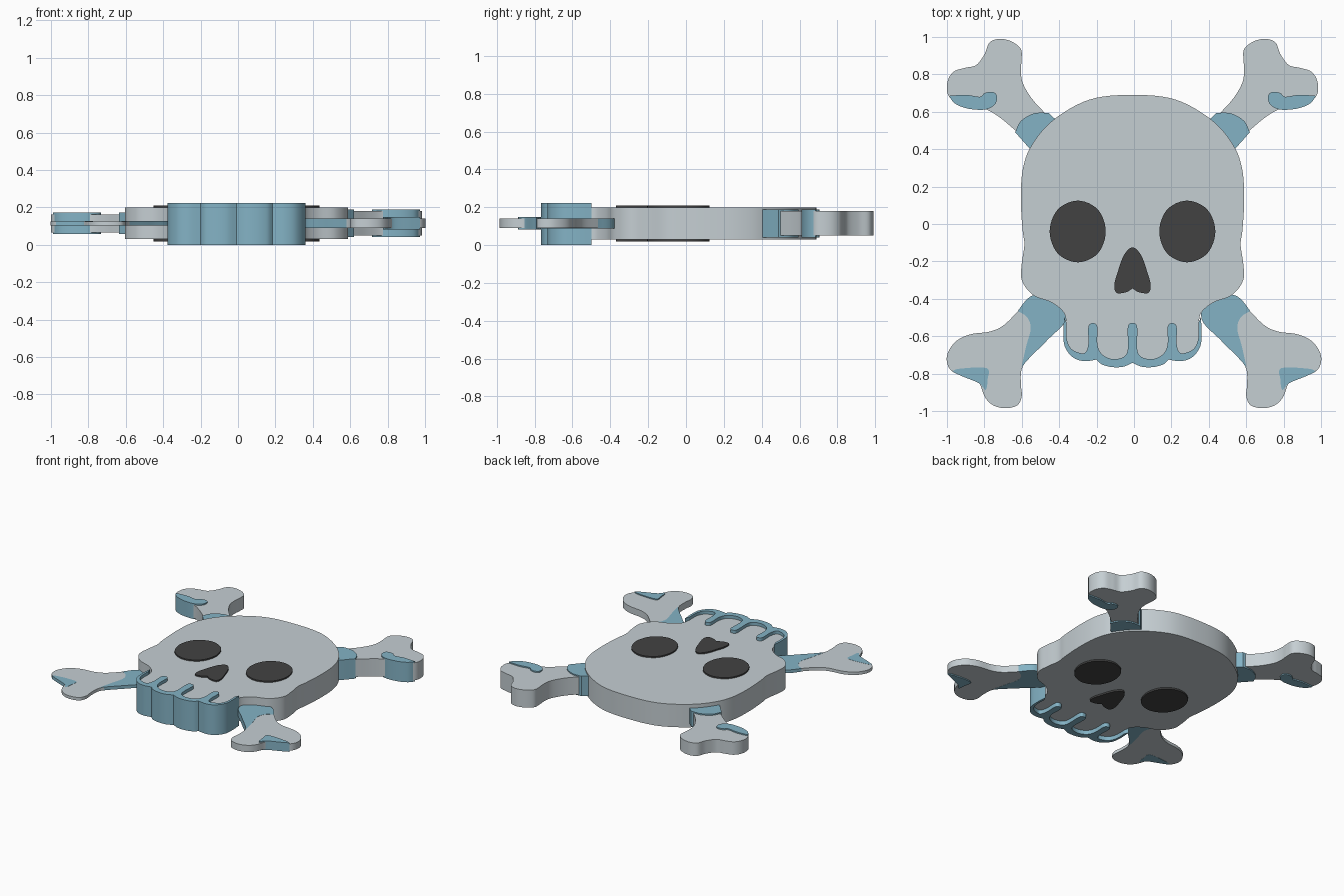
import bpy, bmesh
from mathutils import Vector

cube = bpy.data.objects.get("Cube")
if cube:
    bpy.data.objects.remove(cube, do_unlink=True)


def material(name, rgb):
    m = bpy.data.materials.new(name)
    m.use_nodes = True
    m.diffuse_color = (*rgb, 1)
    m.node_tree.nodes["Principled BSDF"].inputs["Base Color"].default_value = (*rgb, 1)
    return m


bone_grey = material("bone_grey", (0.56, 0.62, 0.65))
shadow_blue = material("shadow_blue", (0.23, 0.45, 0.56))
charcoal = material("charcoal", (0.055, 0.055, 0.055))


def smooth_loop(points, steps=6):
    """Closed Catmull-Rom loop; a repeated point makes a sharp corner."""
    pts = [Vector(p) for p in points]
    n, out = len(pts), []
    for i in range(n):
        a, b, c, d = (pts[(i + k) % n] for k in (-1, 0, 1, 2))
        if (b - c).length < 1e-5:
            continue
        for s in range(steps):
            t = s / steps
            out.append(0.5 * (2 * b + (c - a) * t + (2 * a - 5 * b + 4 * c - d) * t**2
                              + (3 * b - a - 3 * c + d) * t**3))
    return out


def mirrored(half):
    """Complete a half profile that begins and ends on the x = 0 axis."""
    return half + [(-x, y) for x, y in reversed(half) if x != 0]


def plate(name, points, z0, z1, mat, shift=0, flip=1, grow=1):
    loop = smooth_loop(points)
    centre = sum(loop, Vector((0, 0))) / len(loop)
    loop = [centre + (p - centre) * grow for p in loop]
    bm = bmesh.new()
    face = bm.faces.new([bm.verts.new((p.x * flip + shift, p.y, z0)) for p in loop])
    top = bmesh.ops.extrude_face_region(bm, geom=[face], use_keep_orig=True)["geom"]
    for v in top:
        if isinstance(v, bmesh.types.BMVert):
            v.co.z = z1
    bmesh.ops.recalc_face_normals(bm, faces=bm.faces)
    mesh = bpy.data.meshes.new(name)
    bm.to_mesh(mesh)
    bm.free()
    mesh.materials.append(mat)
    obj = bpy.data.objects.new(name, mesh)
    bpy.context.collection.objects.link(obj)
    bpy.ops.object.select_all(action='DESELECT')
    obj.select_set(True)
    bpy.context.view_layer.objects.active = obj
    bpy.ops.object.shade_smooth_by_angle(angle=0.6)
    return obj


MID = -0.008  # symmetry axis of the skull

# Skull slab
skull = [(0, .69), (-.23, .665), (-.425, .555), (-.54, .42), (-.587, .29), (-.597, .13),
         (-.588, -.03), (-.578, -.11), (-.592, -.21), (-.592, -.3), (-.532, -.38),
         (-.432, -.42), (-.367, -.475), (-.355, -.54), (-.355, -.62), (-.31, -.69),
         (-.2, -.715), (-.1, -.745), (0, -.73)]
plate("skull", mirrored(skull), 0.03, 0.2, bone_grey, MID)

# Jaw trim: scalloped outside, tooth-shaped openings inside
jaw = [(0, -.742), (0, -.742), (-.05, -.763), (-.11, -.765), (-.165, -.75), (-.193, -.725),
       (-.193, -.725), (-.26, -.733), (-.32, -.712), (-.362, -.655), (-.37, -.58), (-.365, -.5),
       (-.365, -.5), (-.352, -.53), (-.352, -.53), (-.352, -.61), (-.33, -.665), (-.28, -.69),
       (-.25, -.685), (-.236, -.64), (-.236, -.55), (-.212, -.53), (-.188, -.55), (-.188, -.64),
       (-.165, -.695), (-.11, -.722), (-.05, -.712), (-.025, -.67), (-.025, -.55), (0, -.53)]
plate("jaw_trim", mirrored(jaw), 0, 0.223, shadow_blue, MID)

# Eye sockets and nose, showing on both faces
eye = [(-.143, -.04), (-.185, .077), (-.292, .125), (-.4, .077),
       (-.443, -.04), (-.4, -.157), (-.292, -.205), (-.185, -.157)]
for side, flip in (("right", 1), ("left", -1)):
    plate(side + "_eye_socket", eye, 0.018, 0.21, charcoal, MID, flip)
nose = [(0, -.125), (-.045, -.165), (-.077, -.25), (-.097, -.325), (-.085, -.368),
        (-.035, -.365), (0, -.345), (0, -.345)]
plate("nose", mirrored(nose), 0.018, 0.21, charcoal, MID)

# Crossed bones: outlines of the right-hand ends
back_bone = [(-.35, .47), (-.43, .555), (-.53, .66), (-.585, .75), (-.597, .82), (-.593, .88),
             (-.597, .935), (-.645, .975), (-.71, .99), (-.765, .97), (-.79, .91),
             (-.835, .85), (-.895, .835), (-.955, .815), (-.988, .765), (-.988, .695),
             (-.945, .65), (-.88, .62), (-.79, .615), (-.71, .57), (-.62, .495), (-.45, .35)]
back_patch = [(-.978, .685), (-.978, .685), (-.89, .69), (-.817, .68), (-.79, .7), (-.75, .705),
              (-.727, .685), (-.737, .64), (-.79, .613), (-.88, .618), (-.947, .645)]
back_collar = [(-.625, .49), (-.625, .49), (-.595, .55), (-.525, .59), (-.45, .592),
               (-.45, .592), (-.36, .48), (-.48, .36)]
front_bone = [(-.4, -.4), (-.54, -.385), (-.61, -.455), (-.695, -.54), (-.77, -.575),
              (-.875, -.59), (-.955, -.63), (-1, -.705), (-.985, -.775), (-.92, -.81),
              (-.835, -.84), (-.8, -.92), (-.76, -.965), (-.695, -.985), (-.625, -.97),
              (-.6, -.92), (-.605, -.855), (-.6, -.775), (-.555, -.71), (-.46, -.615),
              (-.365, -.51)]
front_collar = [(-.4, -.4), (-.54, -.385), (-.62, -.467), (-.62, -.467), (-.57, -.5),
                (-.552, -.56), (-.575, -.65), (-.6, -.76), (-.6, -.76), (-.555, -.71),
                (-.46, -.615), (-.365, -.51)]
front_patch = [(-.97, -.79), (-.97, -.79), (-.93, -.775), (-.79, -.772), (-.785, -.83),
               (-.795, -.885), (-.83, -.85), (-.915, -.815)]

# (side, flip, back half thickness, front half thickness, front patch lip)
BONE_Z = 0.115
for side, flip, back, front, lip in (("right", 1, .048, .011, .001), ("left", -1, .065, .025, .008)):
    for name, outline, half, mat, shift, grow in (
            ("back_bone", back_bone, back, bone_grey, MID, 1),
            ("back_bone_patch", back_patch, back + .009, shadow_blue, MID, 1.02),
            ("back_bone_collar", back_collar, back + .009, shadow_blue, MID, 1.02),
            ("front_bone", front_bone, front, bone_grey, 0, 1),
            ("front_bone_patch", front_patch, front + lip, shadow_blue, 0, 1.03),
            ("front_bone_collar", front_collar, front + .001, shadow_blue, 0, 1.02)):
        plate(f"{side}_{name}", outline, BONE_Z - half, BONE_Z + half, mat, shift, flip, grow)
